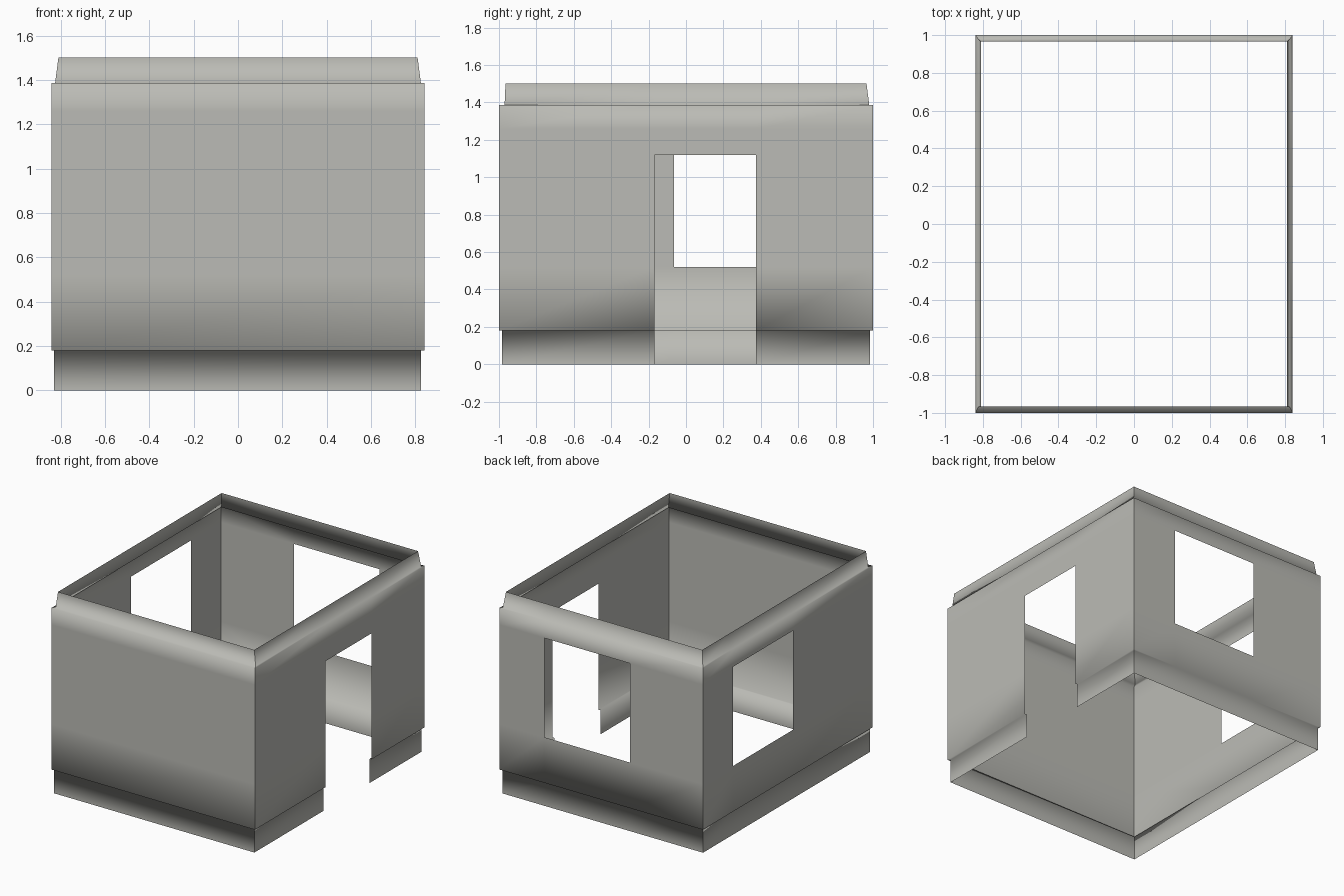
import bpy
import bmesh

if "Cube" in bpy.data.objects:
    bpy.data.objects.remove(bpy.data.objects["Cube"])

grey = bpy.data.materials.new("warm grey")
grey.diffuse_color = (0.5, 0.5, 0.465, 1)
grey.use_nodes = True
grey.node_tree.nodes["Principled BSDF"].inputs["Base Color"].default_value = grey.diffuse_color

# Horizontal outlines from floor to rim: left x, right x, front y, back y, z
LEVELS = [
    (-0.83, 0.825, -0.985, 0.985, 0.0),
    (-0.83, 0.825, -0.985, 0.985, 0.18),
    (-0.84, 0.84, -1.0, 1.0, 0.18),
    (-0.84, 0.84, -1.0, 1.0, 0.52),
    (-0.84, 0.84, -1.0, 1.0, 1.12),
    (-0.84, 0.84, -1.0, 1.0, 1.26),
    (-0.84, 0.84, -1.0, 1.0, 1.385),
    (-0.825, 0.825, -0.97, 0.98, 1.385),
    (-0.81, 0.81, -0.965, 0.965, 1.5),
]


def corners(level, side):
    """Start and end of a wall, anticlockwise so faces point outward."""
    x0, x1, y0, y1, z = level
    return {
        "front": ((x0, y0, z), (x1, y0, z)),
        "right": ((x1, y0, z), (x1, y1, z)),
        "back": ((x1, y1, z), (x0, y1, z)),
        "left": ((x0, y1, z), (x0, y0, z)),
    }[side]


def wall(side, opening=None, rows=()):
    """Sheet wall; opening is (start, end) along the wall, skipped in rows."""
    bm = bmesh.new()
    axis = 0 if side in ("front", "back") else 1
    grid = []
    for level in LEVELS:
        a, b = corners(level, side)
        points = [a]
        for u in opening or ():
            p = list(a)
            p[axis] = u
            points.append(p)
        points.append(b)
        grid.append([bm.verts.new(p) for p in points])
    for r in range(len(grid) - 1):
        for c in range(len(grid[r]) - 1):
            if opening and c == 1 and r in rows:
                continue
            f = bm.faces.new((grid[r][c], grid[r][c + 1],
                              grid[r + 1][c + 1], grid[r + 1][c]))
            f.smooth = True
    loose = [v for v in bm.verts if not v.link_faces]
    bmesh.ops.delete(bm, geom=loose, context='VERTS')
    mesh = bpy.data.meshes.new(side + "_wall")
    bm.to_mesh(mesh)
    bm.free()
    mesh.materials.append(grey)
    bpy.context.collection.objects.link(
        bpy.data.objects.new(side + "_wall", mesh))


# Plain front, doorway on the right, windows in the back and left
wall("front")
wall("right", (-0.168, 0.373), (0, 1, 2, 3))
wall("back", (0.468, -0.236), (3, 4))
wall("left", (0.645, -0.063), (3, 4))
